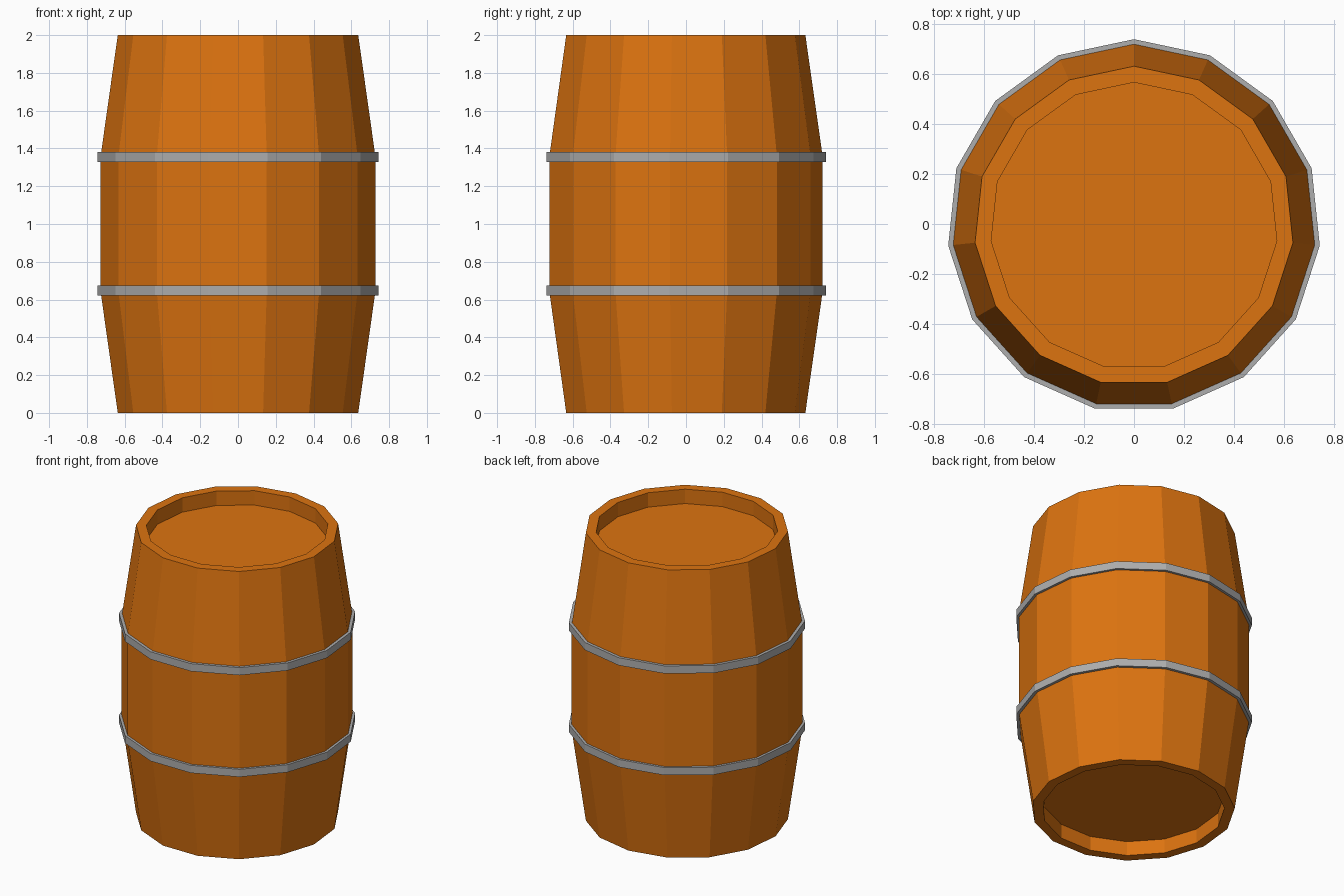
import bpy, bmesh, math

if "Cube" in bpy.data.objects:
    bpy.data.objects.remove(bpy.data.objects["Cube"])

SIDES = 15
CY = -0.008  # the odd-sided ring is shifted so its bounds are centred


def material(name, rgb):
    m = bpy.data.materials.new(name)
    m.diffuse_color = (*rgb, 1.0)
    m.use_nodes = True
    m.node_tree.nodes["Principled BSDF"].inputs["Base Color"].default_value = m.diffuse_color
    return m


wood = material("orange_wood", (0.72, 0.172, 0.005))
metal = material("grey_metal", (0.42, 0.42, 0.42))


def lathe(name, profile, mat, closed=False):
    """Turn a (radius, z) profile around z; open profiles get flat end caps."""
    bm = bmesh.new()
    rings = []
    for r, z in profile:
        ring = []
        for i in range(SIDES):
            a = math.pi / 2 + 2 * math.pi * i / SIDES
            ring.append(bm.verts.new((r * math.cos(a), CY + r * math.sin(a), z)))
        rings.append(ring)
    pairs = list(zip(rings, rings[1:]))
    if closed:
        pairs.append((rings[-1], rings[0]))
    else:
        bm.faces.new(rings[0])
        bm.faces.new(rings[-1])
    for lo, hi in pairs:
        for i in range(SIDES):
            j = (i + 1) % SIDES
            bm.faces.new((lo[i], lo[j], hi[j], hi[i]))
    bmesh.ops.recalc_face_normals(bm, faces=bm.faces)
    me = bpy.data.meshes.new(name)
    bm.to_mesh(me)
    bm.free()
    me.materials.append(mat)
    ob = bpy.data.objects.new(name, me)
    bpy.context.collection.objects.link(ob)
    return ob


# Barrel body: bulging staves with a recessed head at each end
lathe("barrel_body", [
    (0.575, 0.10), (0.575, 0.0), (0.64, 0.0), (0.731, 0.64),
    (0.731, 1.36), (0.64, 2.0), (0.575, 2.0), (0.575, 1.90),
], wood)

# Metal hoops
for name, z0, z1 in (("lower_hoop", 0.622, 0.675), ("upper_hoop", 1.329, 1.382)):
    lathe(name, [(0.715, z0), (0.748, z0), (0.748, z1), (0.715, z1)], metal, closed=True)
